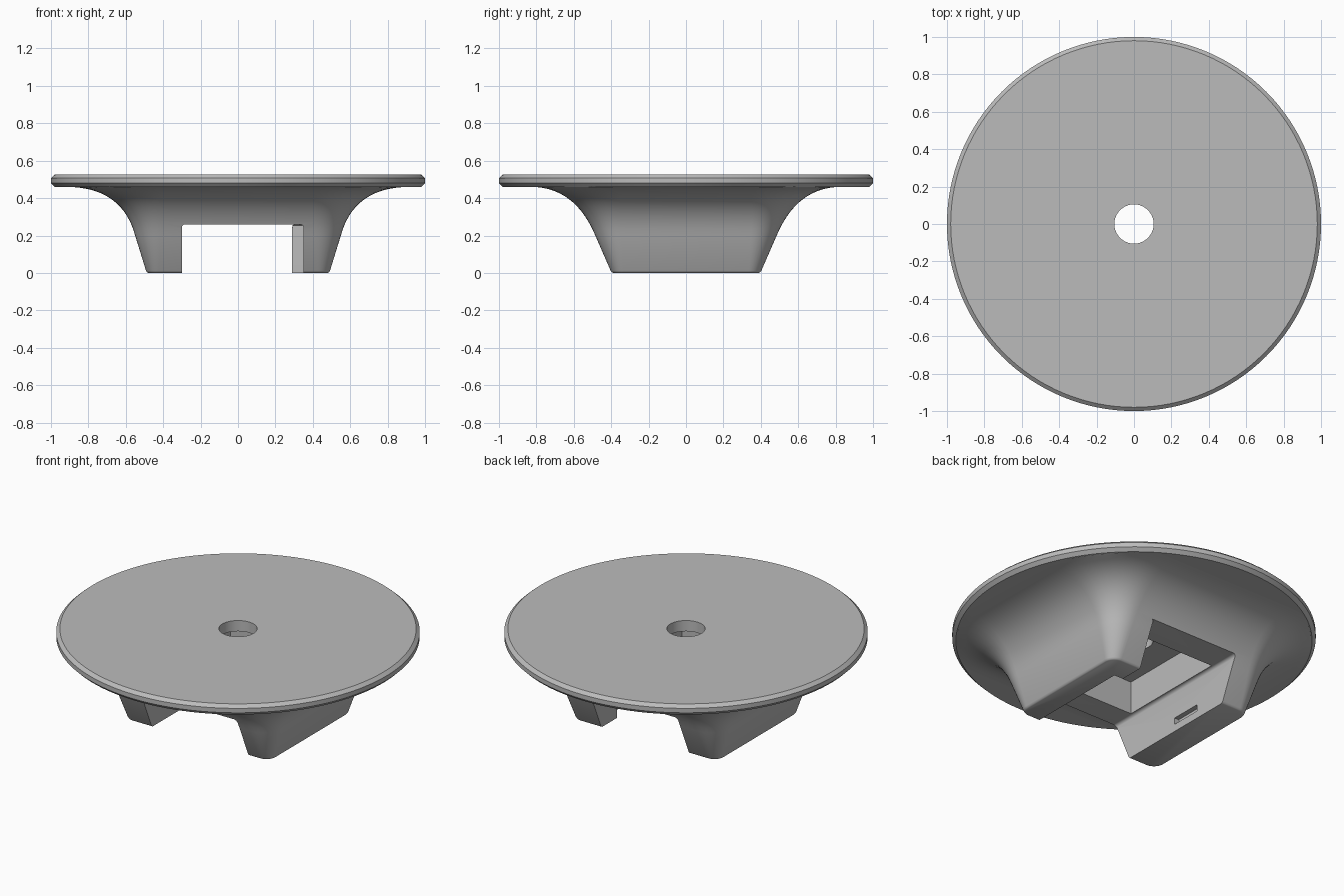
import bpy, bmesh, math

if "Cube" in bpy.data.objects:
    bpy.data.objects.remove(bpy.data.objects["Cube"])

grey = bpy.data.materials.new("plain_grey")
grey.use_nodes = True
colour = (0.5, 0.5, 0.5, 1)
grey.diffuse_color = colour
grey.node_tree.nodes["Principled BSDF"].inputs["Base Color"].default_value = colour


def make_object(name, bm):
    bmesh.ops.recalc_face_normals(bm, faces=bm.faces[:])
    mesh = bpy.data.meshes.new(name)
    bm.to_mesh(mesh)
    bm.free()
    obj = bpy.data.objects.new(name, mesh)
    bpy.context.collection.objects.link(obj)
    mesh.materials.append(grey)
    return obj


def bridge(bm, a, b):
    n = len(a)
    for i in range(n):
        bm.faces.new((a[i], a[(i + 1) % n], b[(i + 1) % n], b[i]))


def activate(obj):
    bpy.ops.object.select_all(action='DESELECT')
    obj.select_set(True)
    bpy.context.view_layer.objects.active = obj


def prism(name, plan, bottom, top, bevel):
    """Extruded plan with rounded upper edges, used as a cutter."""
    bm = bmesh.new()
    low = [bm.verts.new((x, y, bottom)) for x, y in plan]
    high = [bm.verts.new((x, y, top)) for x, y in plan]
    bm.faces.new(low)
    bm.faces.new(high)
    bridge(bm, low, high)
    if bevel:
        edges = [e for e in bm.edges if all(v in high for v in e.verts)]
        bmesh.ops.bevel(bm, geom=edges, offset=bevel, segments=4,
                        profile=0.5, affect='EDGES')
    obj = make_object(name, bm)
    obj.hide_render = True
    return obj


def box_plan(x0, x1, y0, y1):
    return [(x0, y0), (x1, y0), (x1, y1), (x0, y1)]


def cut(target, cutter):
    activate(target)
    mod = target.modifiers.new("cut", 'BOOLEAN')
    mod.operation = 'DIFFERENCE'
    mod.solver = 'EXACT'
    mod.object = cutter
    bpy.ops.object.modifier_apply(modifier=mod.name)
    bpy.data.objects.remove(cutter)


# Round plate: chamfered ring profile swept around the centre hole
profile = [(0.105, 0.46), (0.98, 0.46), (1.0, 0.48), (1.0, 0.507),
           (0.98, 0.525), (0.105, 0.525)]
segments = 128
bm = bmesh.new()
rings = []
for r, z in profile:
    angles = [2 * math.pi * i / segments for i in range(segments)]
    rings.append([bm.verts.new((r * math.cos(a), r * math.sin(a), z)) for a in angles])
for k in range(len(rings)):
    bridge(bm, rings[k], rings[(k + 1) % len(rings)])
plate = make_object("round_plate", bm)

# Flared pedestal: rounded rectangles lofted up into the plate
sections = [(0.0, 0.48, 0.39), (0.004, 0.487, 0.397), (0.012, 0.492, 0.403)]
steps = 14
for i in range(steps + 1):
    t = i / steps
    a, b, c = (1 - t) ** 2, 2 * t * (1 - t), t * t
    sections.append((0.2 * a + 0.46 * (b + c),
                     0.55 * a + 0.62 * b + 0.92 * c,
                     0.485 * a + 0.595 * b + 0.83 * c))
sections.append((0.47, 0.92, 0.83))


def rounded_ring(bm, z, hx, hy, corner_steps=10):
    r = 0.06 + 0.5 * (hx + hy - 0.88)
    ring = []
    for q, (sx, sy) in enumerate([(1, 1), (-1, 1), (-1, -1), (1, -1)]):
        for i in range(corner_steps + 1):
            a = math.pi / 2 * (q + i / corner_steps)
            x = sx * (hx - r) + r * math.cos(a)
            y = sy * (hy - r) + r * math.sin(a)
            s = min(1, 0.975 / math.hypot(x, y))  # stay within the plate
            ring.append(bm.verts.new((x * s, y * s, z)))
    return ring


bm = bmesh.new()
rings = [rounded_ring(bm, *s) for s in sections]
for lower, upper in zip(rings, rings[1:]):
    bridge(bm, lower, upper)
bm.faces.new(rings[0])
bm.faces.new(rings[-1])
pedestal = make_object("flared_pedestal", bm)

# Channel from front to back, with a stop at the back of the left leg
channel = [(-0.3, -1.2), (0.35, -1.2), (0.35, 0.25), (0.29, 0.25),
           (0.29, 1.2), (-0.3, 1.2)]
cut(pedestal, prism("channel_cutter", channel, -0.1, 0.26, 0.018))

# Pocket in the channel roof, open up to the plate
cut(pedestal, prism("pocket_cutter", box_plan(-0.28, 0.28, -0.36, 0.33), 0.2, 0.55, 0))

# Small slot in the inner face of the right leg
cut(pedestal, prism("slot_cutter", box_plan(-0.33, -0.25, -0.01, 0.18), 0.045, 0.085, 0))

for obj in (plate, pedestal):
    activate(obj)
    bpy.ops.object.shade_smooth_by_angle(angle=math.radians(30))
